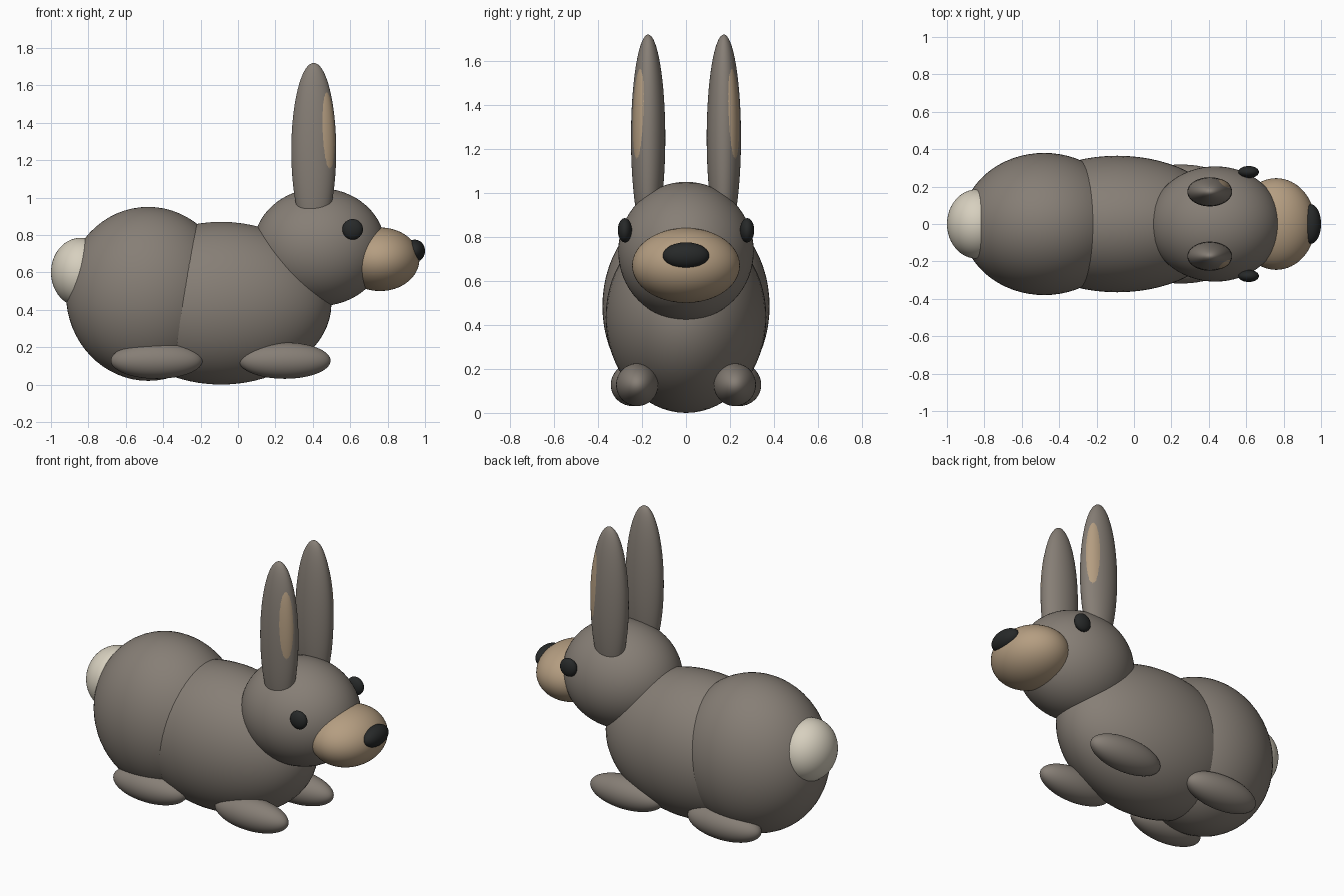
import bpy

if "Cube" in bpy.data.objects:
    bpy.data.objects.remove(bpy.data.objects["Cube"])


def material(name, rgb):
    m = bpy.data.materials.new(name)
    m.diffuse_color = (*rgb, 1)
    m.use_nodes = True
    m.node_tree.nodes["Principled BSDF"].inputs["Base Color"].default_value = m.diffuse_color
    return m


FUR = material("fur", (0.24, 0.21, 0.18))
TAN = material("tan", (0.46, 0.34, 0.22))
CREAM = material("cream", (0.68, 0.63, 0.52))
BLACK = material("black", (0.02, 0.022, 0.022))


def ellipsoid(name, centre, radii, mat):
    bpy.ops.mesh.primitive_uv_sphere_add(segments=64, ring_count=32, radius=1)
    ob = bpy.context.object
    ob.name = name
    for v in ob.data.vertices:
        v.co = [c * r for c, r in zip(v.co, radii)]
    ob.location = centre
    ob.data.materials.append(mat)
    bpy.ops.object.shade_smooth()
    return ob


def pair(name, centre, radii, mat):
    x, y, z = centre
    for side, s in (("right", -1), ("left", 1)):
        ellipsoid(f"{name}_{side}", (x, s * y, z), radii, mat)


# torso
ellipsoid("rump", (-0.48, 0, 0.485), (0.44, 0.38, 0.465), FUR)
ellipsoid("body", (-0.09, 0, 0.435), (0.59, 0.365, 0.435), FUR)
ellipsoid("tail", (-0.84, 0, 0.60), (0.16, 0.185, 0.185), CREAM)

# head
ellipsoid("head", (0.435, 0, 0.735), (0.353, 0.308, 0.315), FUR)
ellipsoid("muzzle", (0.76, 0, 0.67), (0.21, 0.245, 0.17), TAN)
ellipsoid("nose", (0.945, 0, 0.715), (0.055, 0.105, 0.06), BLACK)
pair("eye", (0.613, 0.278, 0.83), (0.055, 0.032, 0.055), BLACK)

# ears, with inner lining just breaking through the outer front surface
pair("ear", (0.405, 0.172, 1.25), (0.12, 0.078, 0.47), FUR)
pair("inner_ear", (0.435, 0.184, 1.28), (0.085, 0.06, 0.36), TAN)

# feet
pair("front_paw", (0.25, 0.222, 0.128), (0.245, 0.096, 0.097), FUR)
pair("hind_foot", (-0.435, 0.242, 0.128), (0.245, 0.1, 0.097), FUR)
